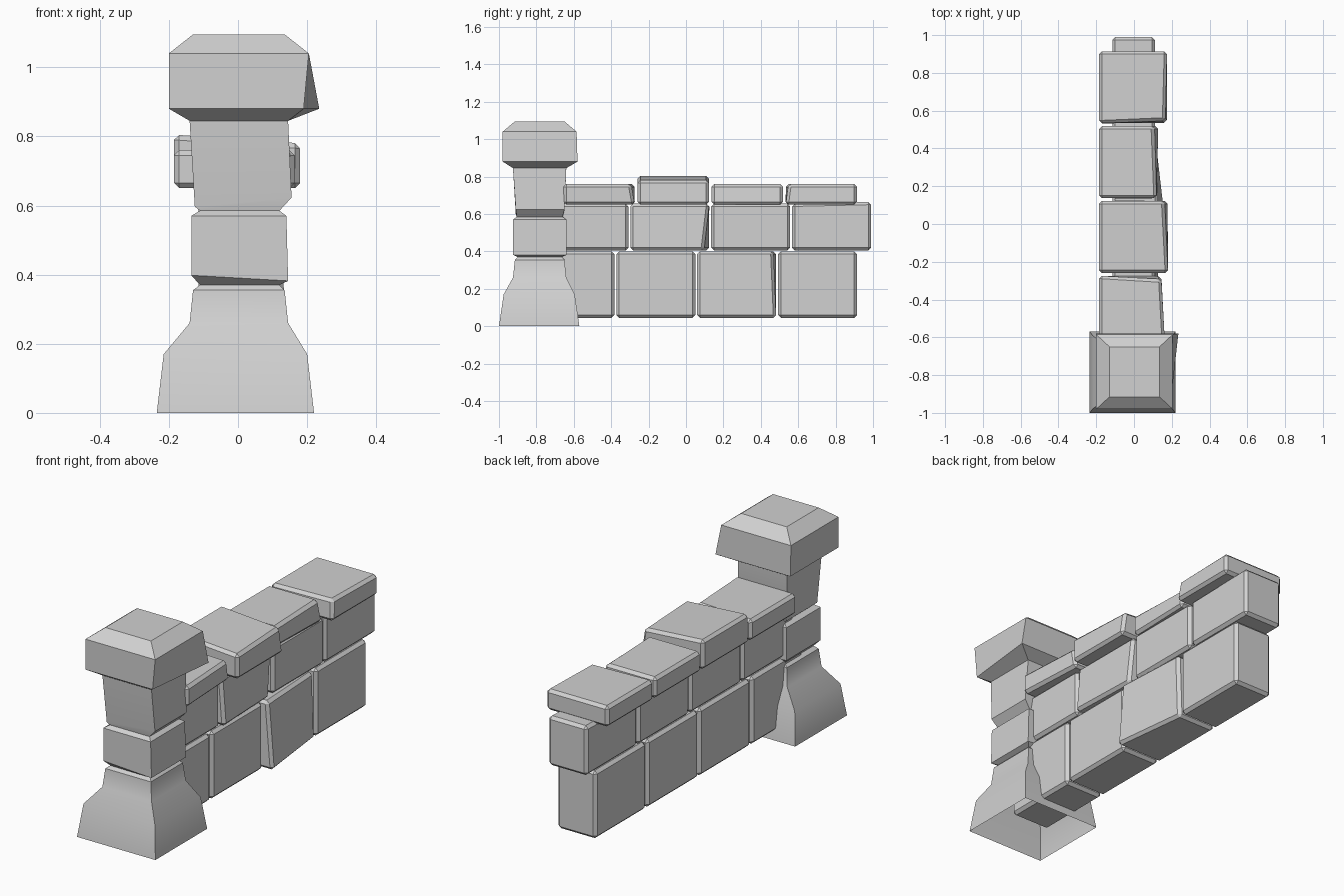
import bpy
import bmesh
from mathutils import Vector

default_cube = bpy.data.objects.get("Cube")
if default_cube:
    bpy.data.objects.remove(default_cube, do_unlink=True)

# Pale stone
stone = bpy.data.materials.new("pale_stone")
stone.use_nodes = True
colour = (0.64, 0.64, 0.64, 1.0)
stone.diffuse_color = colour
stone.node_tree.nodes["Principled BSDF"].inputs["Base Color"].default_value = colour

CORNERS = [(-1, -1), (1, -1), (1, 1), (-1, 1)]


def finish(name, bm, smooth_angle=None):
    """Turn a bmesh into a named stone object."""
    bmesh.ops.recalc_face_normals(bm, faces=bm.faces)
    mesh = bpy.data.meshes.new(name)
    bm.to_mesh(mesh)
    bm.free()
    mesh.materials.append(stone)
    obj = bpy.data.objects.new(name, mesh)
    bpy.context.collection.objects.link(obj)
    if smooth_angle:
        bpy.ops.object.select_all(action='DESELECT')
        obj.select_set(True)
        bpy.context.view_layer.objects.active = obj
        bpy.ops.object.shade_smooth_by_angle(angle=smooth_angle)
    return obj


def brick(name, x_range, y_range, z_range, nudges=None):
    """Chamfered block; nudges move single corners to roughen its shape."""
    bm = bmesh.new()
    bmesh.ops.create_cube(bm, size=2)
    for v in bm.verts:
        signs = tuple(int(round(c)) for c in v.co)
        ranges = (x_range, y_range, z_range)
        v.co = Vector([r[s > 0] for r, s in zip(ranges, signs)])
        v.co += Vector((nudges or {}).get(signs, (0, 0, 0)))
    bmesh.ops.bevel(bm, geom=bm.edges[:], offset=0.015, segments=1,
                    affect='EDGES', profile=0.5)
    finish(name, bm)


# Pillar: stacked rectangular rings (z, left x, right x, front y, back y)
rings = [
    (0.00, -0.235, 0.22, -1.00, -0.57),
    (0.17, -0.215, 0.20, -0.975, -0.595),
    (0.26, -0.14, 0.145, -0.925, -0.64),
    (0.355, -0.13, 0.135, -0.915, -0.65),
    (0.37, -0.11, 0.12, -0.90, -0.665),
    (0.39, -0.135, 0.145, -0.925, -0.64),
    (0.57, -0.135, 0.14, -0.925, -0.64),
    (0.585, -0.11, 0.12, -0.905, -0.66),
    (0.61, -0.125, 0.155, -0.91, -0.65),
    (0.845, -0.14, 0.145, -0.925, -0.64),
    (0.88, -0.20, 0.21, -0.98, -0.58),
    (1.04, -0.20, 0.205, -0.98, -0.585),
    (1.095, -0.13, 0.135, -0.915, -0.65),
]
tilts = {5: -0.008, 8: 0.013}      # sideways slope of the uneven joints
bm = bmesh.new()
loops = []
for i, (z, x0, x1, y0, y1) in enumerate(rings):
    tilt = tilts.get(i, 0)
    loops.append([bm.verts.new((x1 if sx > 0 else x0, y1 if sy > 0 else y0,
                                z + tilt * sx)) for sx, sy in CORNERS])
loops[10][1].co.x -= 0.02          # skewed side of the cap
loops[10][2].co.x += 0.025
for low, high in zip(loops, loops[1:]):
    for a in range(4):
        b = (a + 1) % 4
        bm.faces.new((low[a], low[b], high[b], high[a]))
bm.faces.new(loops[-1])
finish("pillar", bm, 0.62)

# Bottom and middle courses: four equal bricks each, with a few skewed corners
WALL = (-0.115, 0.11)
bottom_skew = {2: {(1, -1, -1): (0.05, 0, 0), (1, -1, 1): (0.02, 0, 0),
                   (1, 1, 1): (0, -0.015, 0)}}
middle_skew = {1: {(1, 1, -1): (0.005, -0.03, 0), (1, -1, -1): (0.02, 0, 0)},
               3: {(-1, 1, 1): (0, 0, 0.01), (1, 1, 1): (0, 0, 0.01)}}
for course, start, z_range, skews in (
        ("bottom", -0.805, (0.045, 0.40), bottom_skew),
        ("middle", -0.73, (0.405, 0.655), middle_skew)):
    for i in range(4):
        y = start + i * 0.4325
        brick(f"{course}_brick_{i + 1}", WALL, (y, y + 0.422), z_range,
              skews.get(i))

# Coping course: wide flat stones overhanging the wall
coping = [
    (0.165, 0.76, {(1, 1, 1): (-0.02, -0.02, 0), (1, 1, -1): (-0.02, 0, 0)}),
    (0.18, 0.79, {(1, 1, 1): (-0.02, 0, -0.01), (1, -1, 1): (0, 0, -0.01),
                  (-1, 1, 1): (0, 0, 0.015), (-1, -1, 1): (0, 0, 0.015)}),
    (0.12, 0.76, {(1, 1, 1): (-0.015, 0, 0), (1, 1, -1): (0.012, 0, 0)}),
    (0.175, 0.76, {(1, -1, 1): (-0.01, 0.015, 0)}),
]
for i, (side, top, skew) in enumerate(coping):
    y = -0.655 + i * 0.396
    brick(f"coping_stone_{i + 1}", (-0.185, side), (y, y + 0.381), (0.65, top), skew)
